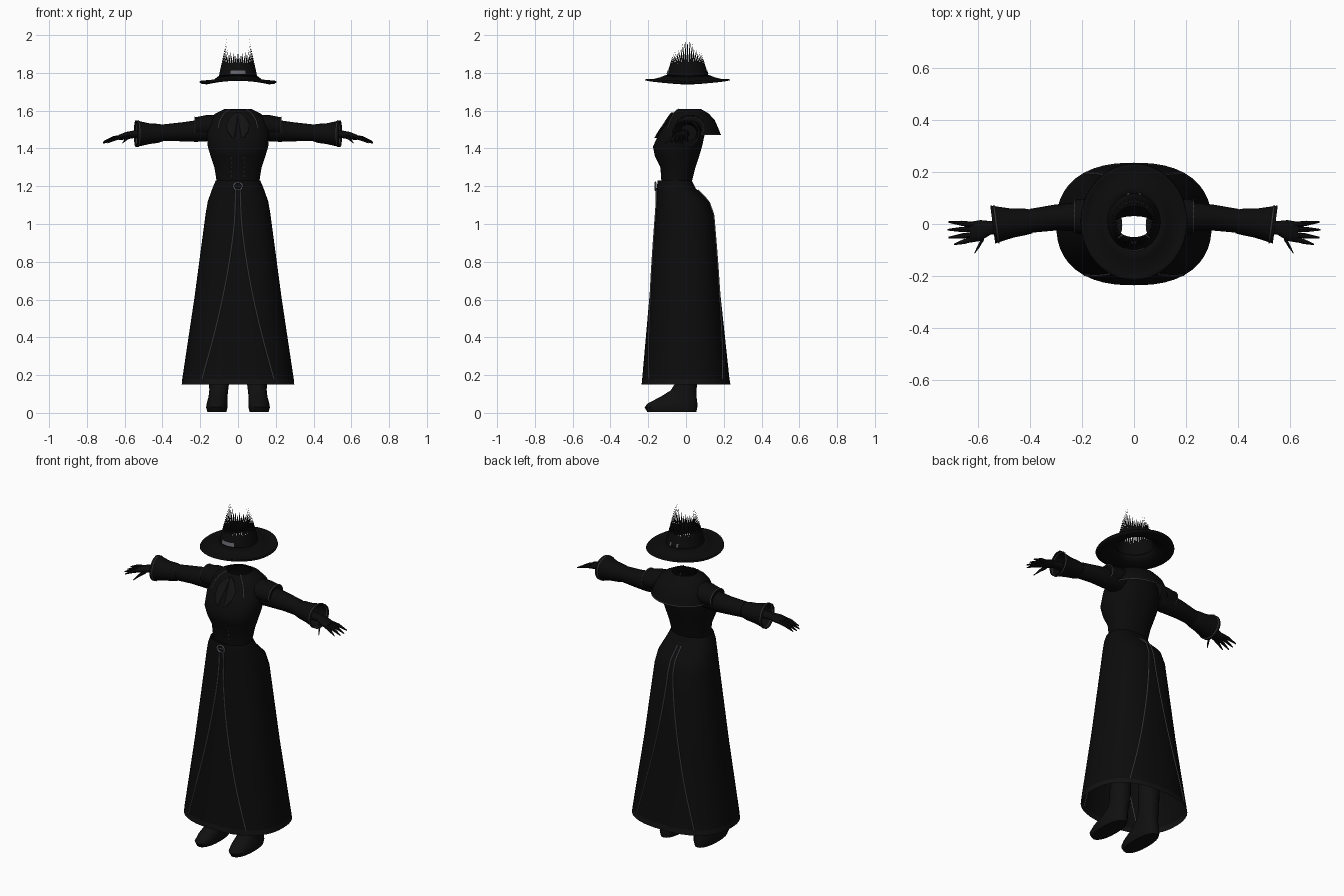
import bpy, bmesh, math
from math import sin, cos, pi
from mathutils import Vector

cube = bpy.data.objects.get("Cube")
if cube:
    bpy.data.objects.remove(cube)


def material(name, r, g, b):
    m = bpy.data.materials.new(name)
    m.use_nodes = True
    m.diffuse_color = (r, g, b, 1)
    bsdf = m.node_tree.nodes["Principled BSDF"]
    bsdf.inputs["Base Color"].default_value = (r, g, b, 1)
    return m


BLACK = material("black cloth", .0035, .0035, .0035)
CHARCOAL = material("charcoal cloth", .006, .006, .006)
LEATHER = material("boot leather", .005, .005, .005)
GREY = material("grey trim", .12, .12, .14)


def finish(name, bm, mats):
    bmesh.ops.recalc_face_normals(bm, faces=bm.faces)
    mesh = bpy.data.meshes.new(name)
    bm.to_mesh(mesh)
    bm.free()
    for m in mats:
        mesh.materials.append(m)
    ob = bpy.data.objects.new(name, mesh)
    bpy.context.collection.objects.link(ob)
    return ob


def loft(name, rings, mats, closed=True, caps=(False, False)):
    """Skin a list of equally long rings."""
    bm = bmesh.new()
    rows = [[bm.verts.new(p) for p in ring] for ring in rings]
    n = len(rings[0])
    for a, b in zip(rows, rows[1:]):
        for i in range(n if closed else n - 1):
            j = (i + 1) % n
            bm.faces.new((a[i], a[j], b[j], b[i]))
    for use, row in zip(caps, (rows[0], rows[-1])):
        if use:
            bm.faces.new(row)
    return finish(name, bm, mats)


def unit(i, n, p=2.0):
    """Point on a unit superellipse."""
    a = 2 * pi * i / n
    c, s = cos(a), sin(a)
    f = (abs(c) ** p + abs(s) ** p) ** (-1 / p)
    return c * f, s * f


def level(z, rx, y0, y1, cx=0, n=48, p=2.0):
    """Horizontal ring spanning y0..y1."""
    return [(cx + rx * u, (y0 + y1) / 2 + (y1 - y0) / 2 * v, z)
            for u, v in (unit(i, n, p) for i in range(n))]


def limb(name, sections, mat, side, n=16, skew=0, caps=(True, True)):
    """Tube along x from (x, y, z, half depth, half height) sections."""
    rings = []
    for x, y, z, ry, rz in sections:
        rings.append([(side * (x + skew * ry * u), y + ry * u, z + rz * v)
                      for u, v in (unit(i, n) for i in range(n))])
    return loft(name, rings, [mat], caps=caps)


def cord(name, points, radius=.0035, mat=GREY, cyclic=False):
    cu = bpy.data.curves.new(name, "CURVE")
    cu.dimensions = "3D"
    cu.bevel_depth = radius
    cu.bevel_resolution = 1
    sp = cu.splines.new("POLY")
    sp.points.add(len(points) - 1)
    for q, p in zip(sp.points, points):
        q.co = (*p, 1)
    sp.use_cyclic_u = cyclic
    cu.materials.append(mat)
    ob = bpy.data.objects.new(name, cu)
    bpy.context.collection.objects.link(ob)
    return ob


def surface_y(profile, x, z, p, back=False):
    """Depth of a lofted profile at x and z."""
    for a, b in zip(profile, profile[1:]):
        if min(a[0], b[0]) <= z <= max(a[0], b[0]):
            t = (z - a[0]) / (b[0] - a[0])
            rx, y0, y1 = (a[k] + t * (b[k] - a[k]) for k in (1, 2, 3))
            d = (y1 - y0) / 2 * max(0, 1 - abs(x / rx) ** p) ** (1 / p)
            return (y0 + y1) / 2 + (d if back else -d)


def smooth_path(points, steps=8):
    """Catmull-Rom samples through 2D points."""
    pts = [Vector(p) for p in points]
    pts = [2 * pts[0] - pts[1]] + pts + [2 * pts[-1] - pts[-2]]
    out = []
    for a, b, c, d in zip(pts, pts[1:], pts[2:], pts[3:]):
        for k in range(steps):
            t = k / steps
            out.append(.5 * (2 * b + (c - a) * t + (2 * a - 5 * b + 4 * c - d) * t ** 2
                             + (3 * b - a - 3 * c + d) * t ** 3))
    return out + [pts[-2]]


# Skirt, open at the waist and the hem: z, half width, front, back
SKIRT = [(1.23, .118, -.15, .03), (1.19, .135, -.155, .05), (1.12, .16, -.155, .12),
         (1.05, .172, -.16, .145), (.6, .232, -.195, .185), (.18, .295, -.232, .23),
         (.15, .298, -.235, .235)]
skirt = loft("skirt", [level(*s, p=2.4) for s in SKIRT], [BLACK, CHARCOAL])
for f in skirt.data.polygons:
    f.material_index = int(f.center.z < .18)

# Curved trim lines on the front and back of the skirt
TRIM = [(.012, 1.18), (.02, 1.0), (.046, .8), (.083, .6), (.13, .4), (.19, .18)]
for back in (False, True):
    for side in (-1, 1):
        line = [(side * x, surface_y(SKIRT, x, z, 2.4, back) + (.002 if back else -.002), z)
                for x, z in smooth_path(TRIM)]
        cord("skirt_trim", line)

# Belt buckle
cord("buckle_ring", [(.024 * cos(a * pi / 8), -.162, 1.2 + .02 * sin(a * pi / 8))
                     for a in range(16)], .005, cyclic=True)
cord("buckle_pin", [(-.03, -.162, 1.2), (.03, -.162, 1.2)], .004)

# Bodice, open at the neck
BODICE = [(1.22, .112, -.13, .03), (1.3, .125, -.135, .05), (1.36, .145, -.165, .07),
          (1.41, .16, -.175, .085), (1.48, .165, -.142, .1), (1.54, .15, -.1, .09),
          (1.58, .11, -.075, .08), (1.605, .07, -.05, .07)]
loft("bodice", [level(*s, p=2.2) for s in BODICE], [BLACK])

# Capelet over the shoulders and back, open at the front
CAPE = [(1.608, .072, -.055, .08), (1.585, .12, -.085, .12), (1.55, .155, -.11, .152),
        (1.51, .172, -.125, .17), (1.475, .178, -.13, .183)]
cape_rings = []
for s in CAPE:
    ring = level(*s)
    cape_rings.append([ring[i % 48] for i in range(-7, 32)])
loft("capelet", cape_rings, [BLACK], closed=False)
cord("capelet_hem_trim", cape_rings[-1][5:-5], .003)
for k in (0, -1):
    cord("capelet_edge_trim", [r[k] for r in cape_rings], .003)

# Neck bow of two leaf shapes, and lacing on the bodice front
for side in (-1, 1):
    rows = []
    for x, z, w in ((.005, 1.59, .008), (.022, 1.565, .022), (.034, 1.53, .028),
                    (.034, 1.49, .022), (.024, 1.455, .006)):
        y = surface_y(BODICE, x, z, 2.2) - .007
        rows.append([(side * x + w * u, y + .008 * v, z)
                     for u, v in (unit(i, 12) for i in range(12))])
    loft("neck_bow", rows, [CHARCOAL], caps=(True, True))
    for k in range(5):
        z = 1.25 + .024 * k
        cord("bodice_lacing", [(side * .032, surface_y(BODICE, .032, h, 2.2) - .001, h)
                               for h in (z, z + .01)], .002)

for side in (-1, 1):
    # Sleeve with a flared cuff
    limb("sleeve", [(.13, .02, 1.495, .06, .055), (.22, .028, 1.492, .055, .057),
                    (.3, .025, 1.488, .05, .05), (.4, .012, 1.483, .046, .044)],
         BLACK, side, 20)
    limb("cuff", [(.395, .01, 1.482, .046, .043), (.42, .009, 1.48, .051, .05),
                  (.47, .004, 1.478, .056, .055), (.542, -.002, 1.478, .073, .071)],
         BLACK, side, 20, .13, (True, False))
    cord("cuff_trim", [(side * (.528 + .13 * .071 * u), -.001 + .071 * u, 1.478 + .069 * v)
                       for u, v in (unit(i, 20) for i in range(20))], .003, cyclic=True)
    # Shoulder cap
    limb("shoulder_cap", [(.12, .02, 1.52, .075, .058), (.17, .026, 1.518, .072, .058),
                          (.23, .03, 1.512, .064, .052)], BLACK, side, 20)
    cord("shoulder_trim", [(side * .228, .03 + .066 * u, 1.512 + .054 * v)
                           for u, v in (unit(i, 20) for i in range(20))], .0025, cyclic=True)
    # Hand with spread fingers
    limb("palm", [(.48, -.01, 1.477, .028, .025), (.55, -.015, 1.475, .026, .02),
                  (.59, -.025, 1.468, .04, .02), (.63, -.032, 1.458, .04, .014)],
         BLACK, side, 12)
    for x0, y0, x1, y1, z1 in ((.61, -.003, .712, .008, 1.436), (.61, -.02, .715, -.022, 1.43),
                               (.61, -.04, .712, -.052, 1.428), (.61, -.055, .69, -.078, 1.43),
                               (.575, -.05, .612, -.112, 1.428)):
        z0 = 1.463
        limb("finger", [(x0, y0, z0, .011, .011),
                        (.5 * (x0 + x1), .5 * (y0 + y1), .4 * z0 + .6 * z1 + .008, .01, .01),
                        (x1, y1, z1, .003, .003)], BLACK, side, 8)
    # Boot and leg
    loft("boot", [level(z, w, a, b, side * x, 20, 2.3) for z, x, w, a, b in (
        (.005, .112, .05, -.205, .055), (.03, .112, .057, -.22, .06), (.052, .11, .055, -.2, .06),
        (.085, .106, .05, -.135, .056), (.12, .102, .05, -.08, .055), (.16, .1, .053, -.055, .06),
        (.35, .1, .054, -.05, .065), (.7, .105, .06, -.07, .06))], [LEATHER], caps=(True, True))

# Hat brim: a saddle with low sides
N = 64
brim = []
for t, low, high in ((0, 1.785, 1.79), (.3, 1.763, 1.777), (.65, 1.748, 1.767),
                     (.88, 1.75, 1.766), (1, 1.758, 1.769)):
    brim.append([((.1 + .1 * t) * u, .008 + (.11 + .112 * t) * v, high + (low - high) * u * u)
                 for u, v in (unit(i, N) for i in range(N))])
hat_brim = loft("hat_brim", brim, [BLACK])
hat_brim.modifiers.new("thickness", "SOLIDIFY").thickness = .009


def crown(a, z):
    t = (z - 1.78) / .14
    return ((.102 - .03 * t) * cos(a), .008 + (.112 - .042 * t) * sin(a), z)


# Hat crown with a ragged, open top whose sides rise highest
CROWN_Z = (1.78, 1.8, 1.815, 1.85)
loft("hat_crown", [[crown(2 * pi * i / N, z) for i in range(N)] for z in CROWN_Z], [BLACK])
bm = bmesh.new()
SPIKES = 44
for i in range(SPIKES):
    a, h = 2 * pi * i / SPIKES, pi / SPIKES
    tip = 1.895 + .018 * (i % 2) + .088 * abs(cos(a)) ** 7
    bm.faces.new([bm.verts.new(crown(b, z)) for b, z in
                  ((a - h, 1.85), (a + h, 1.85), (a + .55 * h, (1.85 + tip) / 2),
                   (a, tip), (a - .55 * h, (1.85 + tip) / 2))])
finish("hat_spikes", bm, [BLACK])

# Hat buckle plate in front, two studs behind
for name, mid, half in (("hat_buckle", -pi / 2, .4), ("hat_stud", 1.35, .05), ("hat_stud", 1.8, .05)):
    plate = [[Vector(crown(mid + half * k / 4, z)) * 1 for k in range(-4, 5)] for z in (1.793, 1.812)]
    for row in plate:
        for p in row:
            p.x *= 1.03
            p.y *= 1.04
    loft(name, plate, [GREY], closed=False)

# Smooth shading that keeps edges sharp
bpy.ops.object.select_all(action="DESELECT")
for ob in bpy.context.scene.objects:
    if ob.type == "MESH":
        ob.select_set(True)
        bpy.context.view_layer.objects.active = ob
bpy.ops.object.shade_smooth_by_angle(angle=math.radians(40))
